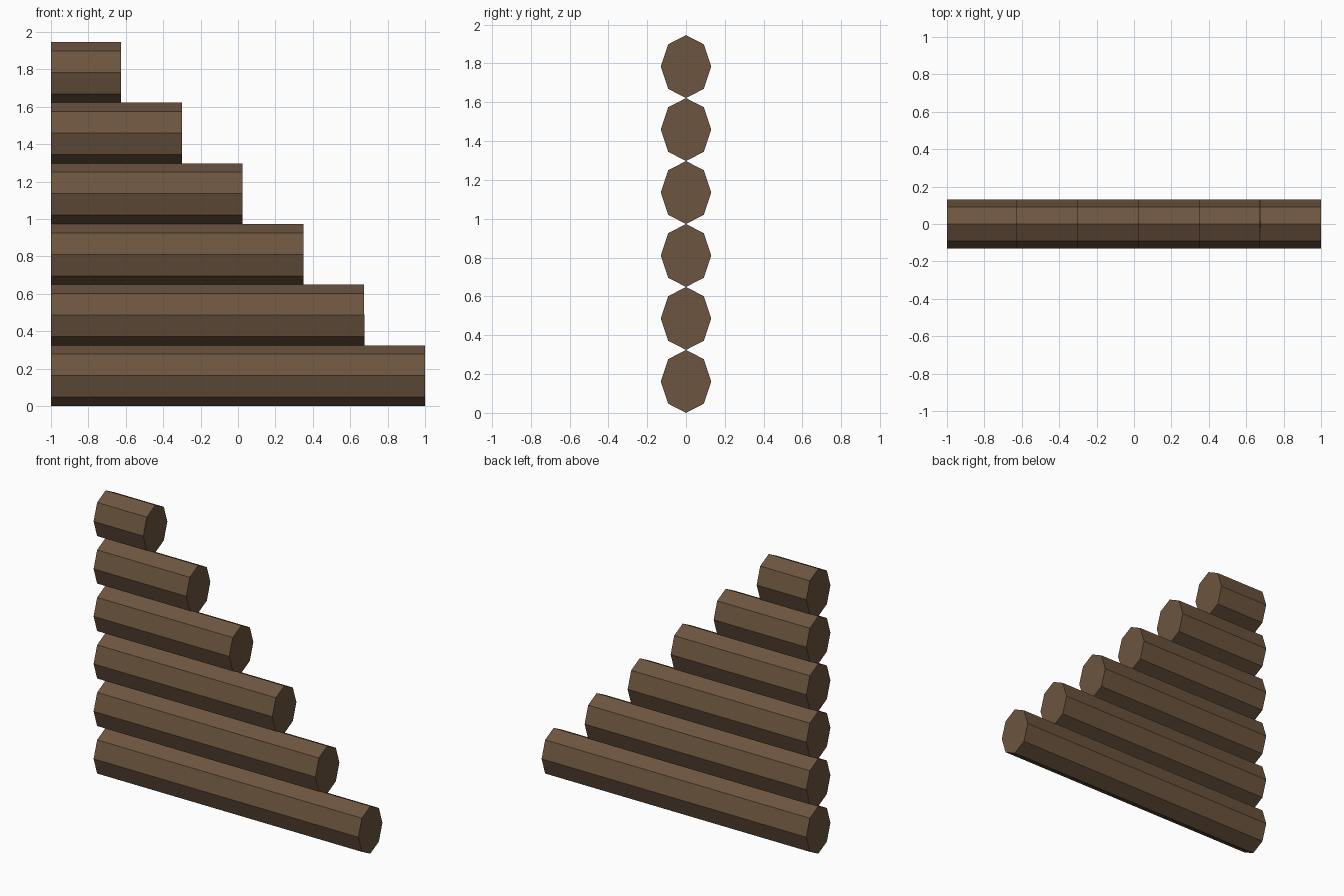
import bpy
import math
from mathutils import Matrix

if "Cube" in bpy.data.objects:
    bpy.data.objects.remove(bpy.data.objects["Cube"])

COUNT = 6
HALF_W = 0.13           # half width of a log along y
PITCH = 1.946 / COUNT   # log height, logs touch edge to edge
LEFT = -1.0
STEP = 0.325            # each log is this much shorter than the one below

wood = bpy.data.materials.new("brown_wood")
wood.diffuse_color = (0.15, 0.09, 0.05, 1)
wood.use_nodes = True
wood.node_tree.nodes["Principled BSDF"].inputs["Base Color"].default_value = wood.diffuse_color


def add_log(name, x0, x1, z):
    # eight-sided log lying along x, with a vertex pointing straight up
    bpy.ops.mesh.primitive_cylinder_add(vertices=8, radius=1, depth=1)
    log = bpy.context.object
    log.name = name
    log.data.transform(Matrix.Rotation(math.pi / 2, 4, 'Y'))
    log.data.transform(Matrix.Diagonal((x1 - x0, HALF_W, PITCH / 2, 1)))
    log.location = ((x0 + x1) / 2, 0, z)
    log.data.materials.append(wood)


# stepped stack of logs, flush at the left end
for i in range(COUNT):
    add_log(f"log_{i + 1}", LEFT, 1.0 - i * STEP, PITCH * (i + 0.5))
